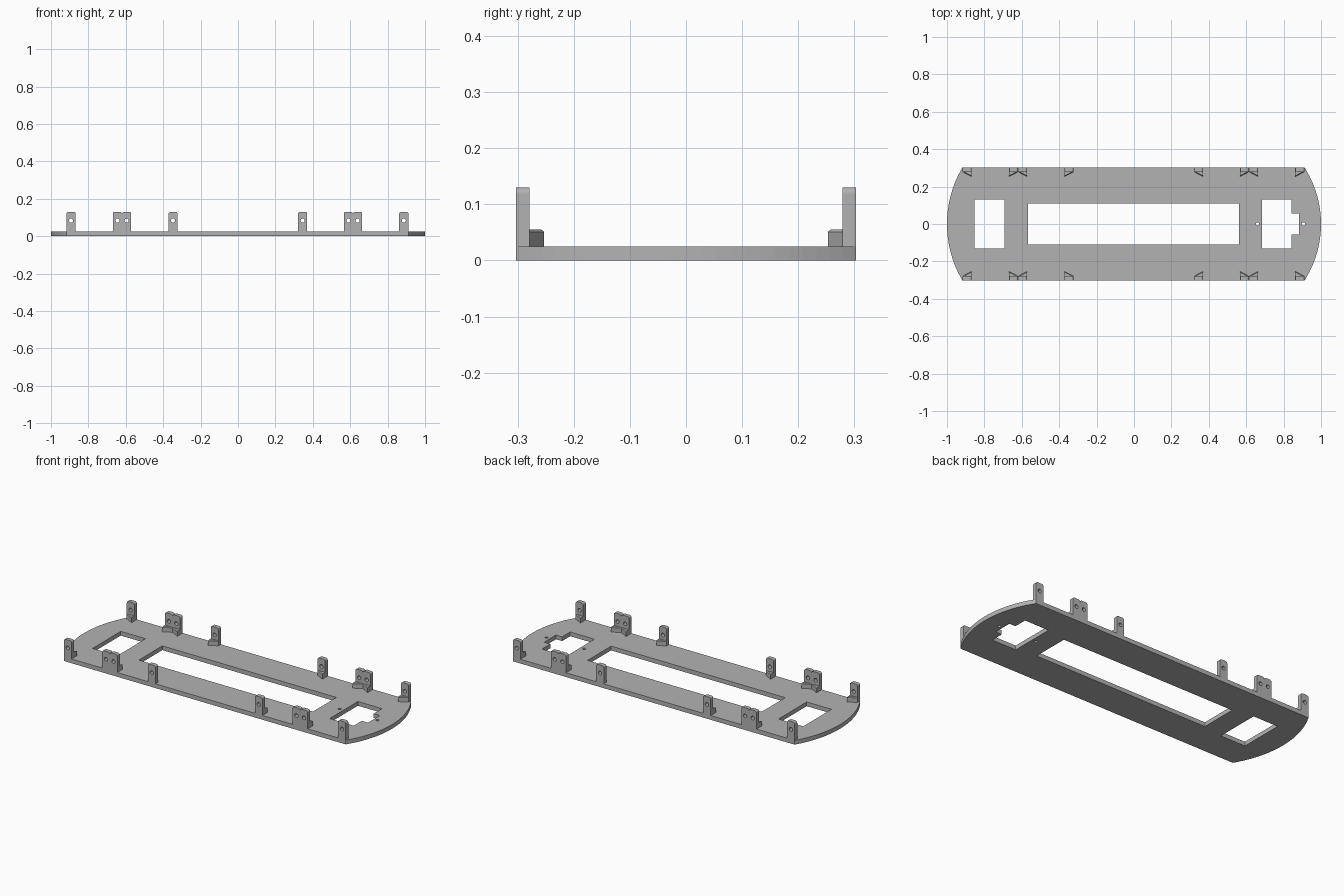
import bpy, bmesh, math
from mathutils import Vector

if "Cube" in bpy.data.objects:
    bpy.data.objects.remove(bpy.data.objects["Cube"])

HALF_Y, PLATE_Z, TOP_Z = 0.303, 0.025, 0.13
POST_W, POST_T = 0.049, 0.024
GUSSET_Z, GUSSET_D = 0.055, 0.026

grey = bpy.data.materials.new("plain grey")
grey.use_nodes = True
colour = (0.45, 0.45, 0.45, 1)
grey.diffuse_color = colour
grey.node_tree.nodes["Principled BSDF"].inputs["Base Color"].default_value = colour


def rect(x0, x1, y0, y1):
    return [(x0, y0), (x1, y0), (x1, y1), (x0, y1)]


def arc(cx, cy, r, a0, a1, n):
    return [(cx + r * math.cos(a0 + (a1 - a0) * i / n),
             cy + r * math.sin(a0 + (a1 - a0) * i / n)) for i in range(n + 1)]


def circle(cx, cy, r, n=16):
    return arc(cx, cy, r, 0, math.tau, n)[:-1]


def prism(bm, loops, place, push):
    """Fill an outline with optional holes, then extrude it along push."""
    edges = []
    for loop in loops:
        verts = [bm.verts.new(place(u, v)) for u, v in loop]
        edges += [bm.edges.new((verts[i - 1], verts[i])) for i in range(len(verts))]
    filled = bmesh.ops.triangle_fill(bm, edges=edges, use_beauty=True)
    faces = [g for g in filled["geom"] if isinstance(g, bmesh.types.BMFace)]
    new = bmesh.ops.extrude_face_region(bm, geom=faces, use_keep_orig=True)["geom"]
    moved = [g for g in new if isinstance(g, bmesh.types.BMVert)]
    bmesh.ops.translate(bm, verts=moved, vec=Vector(push))
    return moved


def finish(bm, name):
    bmesh.ops.recalc_face_normals(bm, faces=bm.faces)
    mesh = bpy.data.meshes.new(name)
    bm.to_mesh(mesh)
    bm.free()
    mesh.materials.append(grey)
    obj = bpy.data.objects.new(name, mesh)
    bpy.context.collection.objects.link(obj)


# Base plate: straight sides, bowed ends, window cutouts and screw holes
def bow(x_side, x_tip):
    s = abs(x_tip - x_side)
    r = (HALF_Y ** 2 + s ** 2) / (2 * s)
    a = math.asin(HALF_Y / r)
    if x_tip > 0:
        return arc(x_tip - r, 0, r, -a, a, 24)
    return arc(x_tip + r, 0, r, math.pi - a, math.pi + a, 24)


notched = [(0.685, -0.13), (0.842, -0.13), (0.842, -0.055), (0.882, -0.055),
           (0.882, 0.055), (0.842, 0.055), (0.842, 0.132), (0.685, 0.132)]
bm = bmesh.new()
prism(bm, [bow(0.911, 1) + bow(-0.917, -1),
           rect(-0.853, -0.692, -0.13, 0.132),
           rect(-0.567, 0.562, -0.109, 0.109),
           notched, circle(0.66, 0, 0.009), circle(0.905, 0, 0.009)],
      lambda u, v: (u, v, 0), (0, 0, PLATE_Z))
finish(bm, "base_plate")


# Bracket: drilled post with rounded top and a wedge gusset behind it
def bracket(x0, lean, side, name):
    x1, r = x0 + POST_W, 0.011
    xm = (x0 + x1) / 2
    outline = ([(x0, PLATE_Z), (x1, PLATE_Z)]
               + arc(x1 - r, TOP_Z - r, r, 0, math.pi / 2, 5)
               + arc(x0 + r, TOP_Z - r, r, math.pi / 2, math.pi, 5))
    bm = bmesh.new()
    prism(bm, [outline, circle(xm, 0.083, 0.011)],
          lambda u, v: (u, side * HALF_Y, v), (0, -side * POST_T, 0))
    deep, thin = (x1, x0) if lean > 0 else (x0, x1)
    y = HALF_Y - POST_T
    top = prism(bm, [[(deep, y), (thin, y), (deep, y - GUSSET_D)]],
                lambda u, v: (u, side * v, PLATE_Z), (0, 0, GUSSET_Z - PLATE_Z))
    # Chamfer the sloping top edge of the gusset
    slope = [e for e in bm.edges if all(v in top for v in e.verts)
             and all(abs(e.verts[0].co[i] - e.verts[1].co[i]) > 0.01 for i in (0, 1))]
    bmesh.ops.bevel(bm, geom=slope, offset=0.004, segments=1, affect='EDGES')
    finish(bm, name)


# Each bay has a facing pair of brackets on the front and back edges
bays = [(-0.917, -0.62), (-0.62, -0.323), (0.321, 0.615), (0.615, 0.911)]
for number, (start, end) in enumerate(bays, 1):
    for side, label in ((-1, "front"), (1, "back")):
        bracket(start, 1, side, f"{label}_bay_{number}_right_bracket")
        bracket(end - POST_W, -1, side, f"{label}_bay_{number}_left_bracket")
